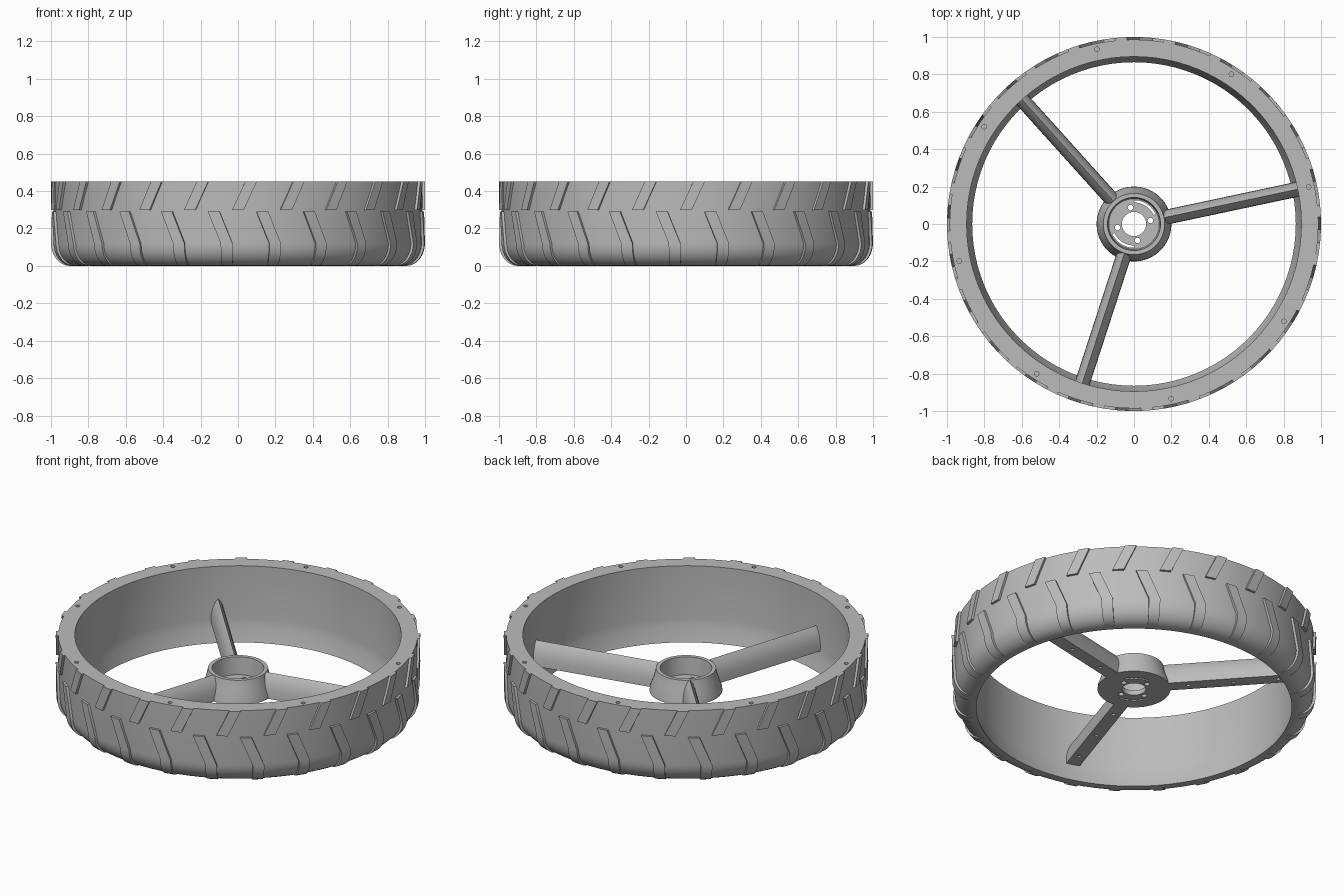
import bpy, bmesh, math
from math import sin, cos, radians, pi

if "Cube" in bpy.data.objects:
    bpy.data.objects.remove(bpy.data.objects["Cube"], do_unlink=True)

grey = bpy.data.materials.new("plain_grey")
grey.use_nodes = True
COLOUR = (0.5, 0.5, 0.5, 1)
grey.diffuse_color = COLOUR
grey.node_tree.nodes["Principled BSDF"].inputs["Base Color"].default_value = COLOUR

BODY_R, TREAD_H, HEIGHT, SHOULDER = 0.986, 0.014, 0.45, 0.12
SPOKE_ANGLE = 12


def finish(name, bm, smooth=None):
    bmesh.ops.recalc_face_normals(bm, faces=bm.faces)
    mesh = bpy.data.meshes.new(name)
    bm.to_mesh(mesh)
    bm.free()
    mesh.materials.append(grey)
    ob = bpy.data.objects.new(name, mesh)
    bpy.context.collection.objects.link(ob)
    if smooth:
        activate(ob)
        bpy.ops.object.shade_smooth_by_angle(angle=radians(smooth))
    return ob


def activate(ob):
    bpy.ops.object.select_all(action="DESELECT")
    ob.select_set(True)
    bpy.context.view_layer.objects.active = ob


def polar(r, deg, z):
    return (r * cos(radians(deg)), r * sin(radians(deg)), z)


def loft(bm, rings, closed):
    """Join rings of points with quads; cap both ends unless closed."""
    rows = [[bm.verts.new(p) for p in ring] for ring in rings]
    n = len(rows[0])
    pairs = list(zip(rows, rows[1:])) + ([(rows[-1], rows[0])] if closed else [])
    for a, b in pairs:
        for i in range(n):
            j = (i + 1) % n
            bm.faces.new((a[i], a[j], b[j], b[i]))
    if not closed:
        bm.faces.new(rows[0])
        bm.faces.new(rows[-1])


def lathe(name, profile, steps, smooth):
    bm = bmesh.new()
    loft(bm, [[polar(r, 360 * k / steps, z) for r, z in profile]
              for k in range(steps)], True)
    return finish(name, bm, smooth)


def add_hole(bm, r, deg, z, radius, depth, sides=16):
    rings = []
    for h in (z - depth / 2, z + depth / 2):
        cx, cy, _ = polar(r, deg, h)
        rings.append([(cx + radius * cos(2 * pi * i / sides),
                       cy + radius * sin(2 * pi * i / sides), h) for i in range(sides)])
    loft(bm, rings, False)


def cut(ob, bm):
    cutter = finish("cutter", bm)
    cutter.hide_render = True
    mod = ob.modifiers.new("holes", "BOOLEAN")
    mod.operation, mod.solver, mod.object = "DIFFERENCE", "EXACT", cutter
    activate(ob)
    bpy.ops.object.modifier_apply(modifier=mod.name)
    bpy.data.objects.remove(cutter, do_unlink=True)


# Tyre ring with rounded lower shoulder and sloping inner lip
def shoulder(t):
    return (BODY_R - 0.1 + 0.1 * sin(t * pi / 2), SHOULDER * (1 - cos(t * pi / 2)))


curve = [shoulder(i / 8) for i in range(9)]
inner = [(0.895, HEIGHT), (0.895, 0.13), (0.888, 0.08), (0.865, 0)]
tyre = lathe("tyre_ring", curve + [(BODY_R, HEIGHT)] + inner, 96, 35)

# Bolt holes in the upper rim
bm = bmesh.new()
for k in range(8):
    add_hole(bm, 0.955, SPOKE_ANGLE + 45 * k, HEIGHT, 0.012, 0.08)
cut(tyre, bm)


# Raised tread bars: slanted above, chevron-shaped below
def add_tread(bm, path, start):
    half = 1.8
    rings = []
    for r, z, shift in path:
        a = start + shift
        rings.append([polar(r - 0.02, a - half, z), polar(r + TREAD_H, a - half, z),
                      polar(r + TREAD_H, a + half, z), polar(r - 0.02, a + half, z)])
    loft(bm, rings, False)


upper = [(BODY_R, 0.30, 0), (BODY_R, HEIGHT, 4)]
lower = [(r, z, 4) for r, z in curve] + [(BODY_R, 0.29, 0)]
for name, path, offset in (("upper_treads", upper, 0), ("lower_treads", lower, 7.5)):
    bm = bmesh.new()
    for k in range(24):
        add_tread(bm, path, offset + 15 * k)
    finish(name, bm, 30)

# Hub: flared cup with a thin floor
HUB_Z, FLOOR = 0.115, 0.145
hub = lathe("hub", [(0.065, HUB_Z), (0.2, HUB_Z), (0.198, 0.135), (0.175, 0.2),
                    (0.164, 0.25), (0.142, 0.25), (0.135, FLOOR), (0.065, FLOOR)], 64, 30)

# Bolt holes and curved slots through the hub floor
bm = bmesh.new()
for k in range(4):
    add_hole(bm, 0.09, SPOKE_ANGLE + 90 * k, 0.13, 0.015, 0.1)
for start in (25, 205):
    rings = [[polar(0.115, start + 6 * i, 0.09), polar(0.127, start + 6 * i, 0.09),
              polar(0.127, start + 6 * i, 0.17), polar(0.115, start + 6 * i, 0.17)]
             for i in range(12)]
    loft(bm, rings, False)
cut(hub, bm)

# Three arched spokes with a ridge on top and small holes beneath
half = [(0.04, HUB_Z), (0.038, 0.16), (0.031, 0.195), (0.018, 0.23)]
section = half + [(0, 0.255)] + [(-y, z) for y, z in reversed(half)]
for k in range(3):
    deg = SPOKE_ANGLE + 120 * k
    c, s = cos(radians(deg)), sin(radians(deg))
    bm = bmesh.new()
    loft(bm, [[(r * c - y * s, r * s + y * c, z) for y, z in section]
              for r in (0.165, 0.9)], False)
    spoke = finish(f"spoke_{k + 1}", bm, 35)
    bm = bmesh.new()
    for r in (0.3, 0.55, 0.8):
        add_hole(bm, r, deg, HUB_Z, 0.01, 0.06, 12)
    cut(spoke, bm)
